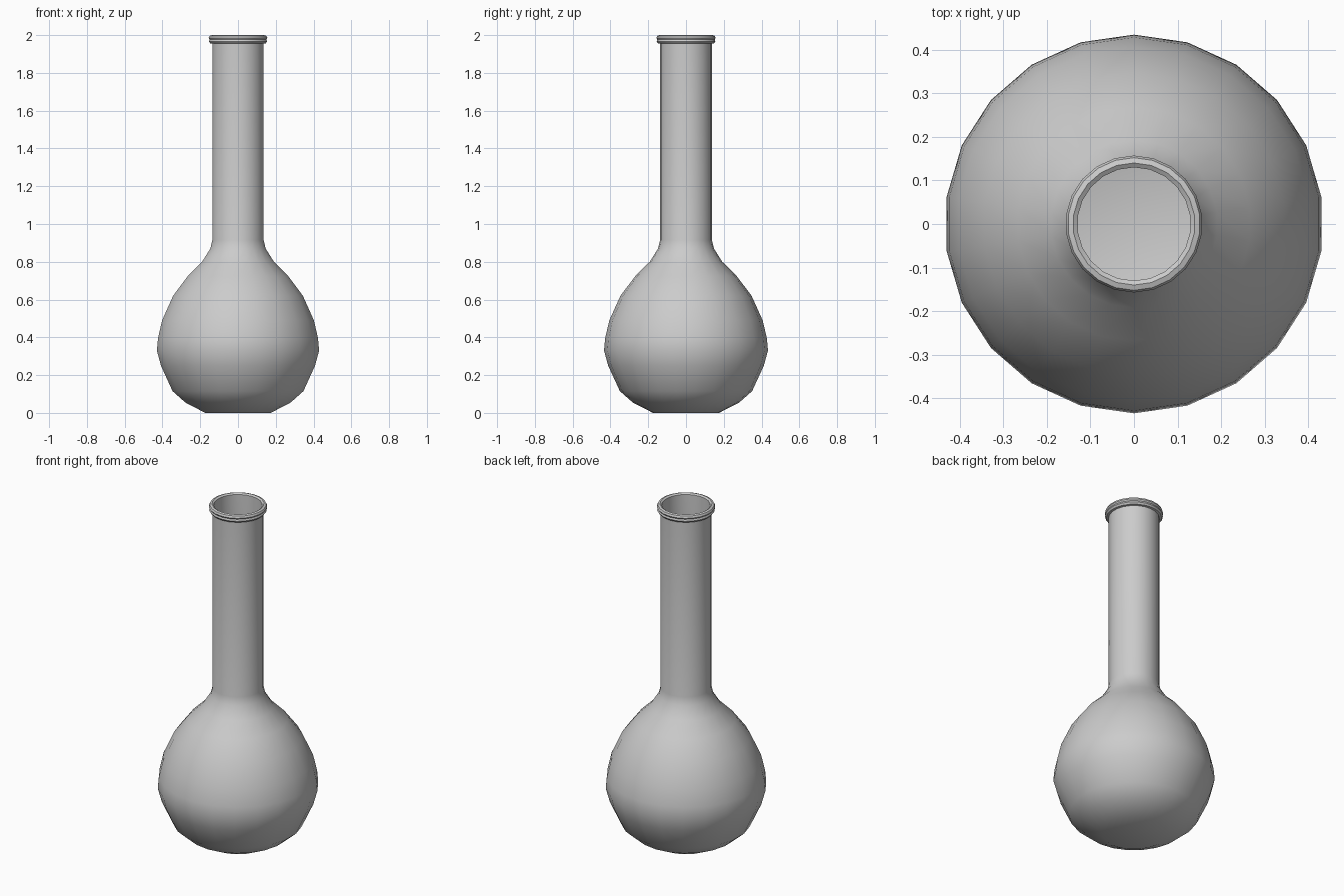
import bpy, bmesh, math

if "Cube" in bpy.data.objects:
    bpy.data.objects.remove(bpy.data.objects["Cube"])

SIDES = 22


def lathe(name, profile):
    """Revolve an (r, z) profile about z; r = 0 becomes a pole."""
    bm = bmesh.new()
    rings = []
    for r, z in profile:
        if r == 0:
            rings.append([bm.verts.new((0, 0, z))] * SIDES)
        else:
            angles = [math.pi / 2 + 2 * math.pi * i / SIDES for i in range(SIDES)]
            rings.append([bm.verts.new((r * math.cos(a), r * math.sin(a), z)) for a in angles])
    for low, high in zip(rings, rings[1:]):
        for i in range(SIDES):
            j = (i + 1) % SIDES
            bm.faces.new(list(dict.fromkeys((low[i], low[j], high[j], high[i]))))
    bmesh.ops.recalc_face_normals(bm, faces=bm.faces)
    mesh = bpy.data.meshes.new(name)
    bm.to_mesh(mesh)
    bm.free()
    obj = bpy.data.objects.new(name, mesh)
    bpy.context.collection.objects.link(obj)
    bpy.ops.object.select_all(action='DESELECT')
    bpy.context.view_layer.objects.active = obj
    obj.select_set(True)
    bpy.ops.object.shade_smooth_by_angle(angle=math.radians(40))
    return obj


# Bulb and neck, outside wall from the flat base upwards
outer = [(0.175, 0), (0.282, 0.055), (0.35, 0.115), (0.412, 0.25),
         (0.434, 0.33), (0.428, 0.395), (0.406, 0.49), (0.347, 0.62),
         (0.268, 0.725), (0.192, 0.80), (0.148, 0.87), (0.137, 0.915),
         (0.137, 1.955)]

# Rolled lip around the mouth
lip = [(0.149, 1.957), (0.156, 1.967), (0.152, 1.977), (0.157, 1.985),
       (0.152, 1.996), (0.14, 2.0), (0.13, 1.993)]

# Thin inside wall, following the outside back down
wall = 0.007
inner = [(r - wall, max(z, wall)) for r, z in reversed(outer)]

lathe("flask", [(0, 0)] + outer + lip + inner + [(0, wall)])
